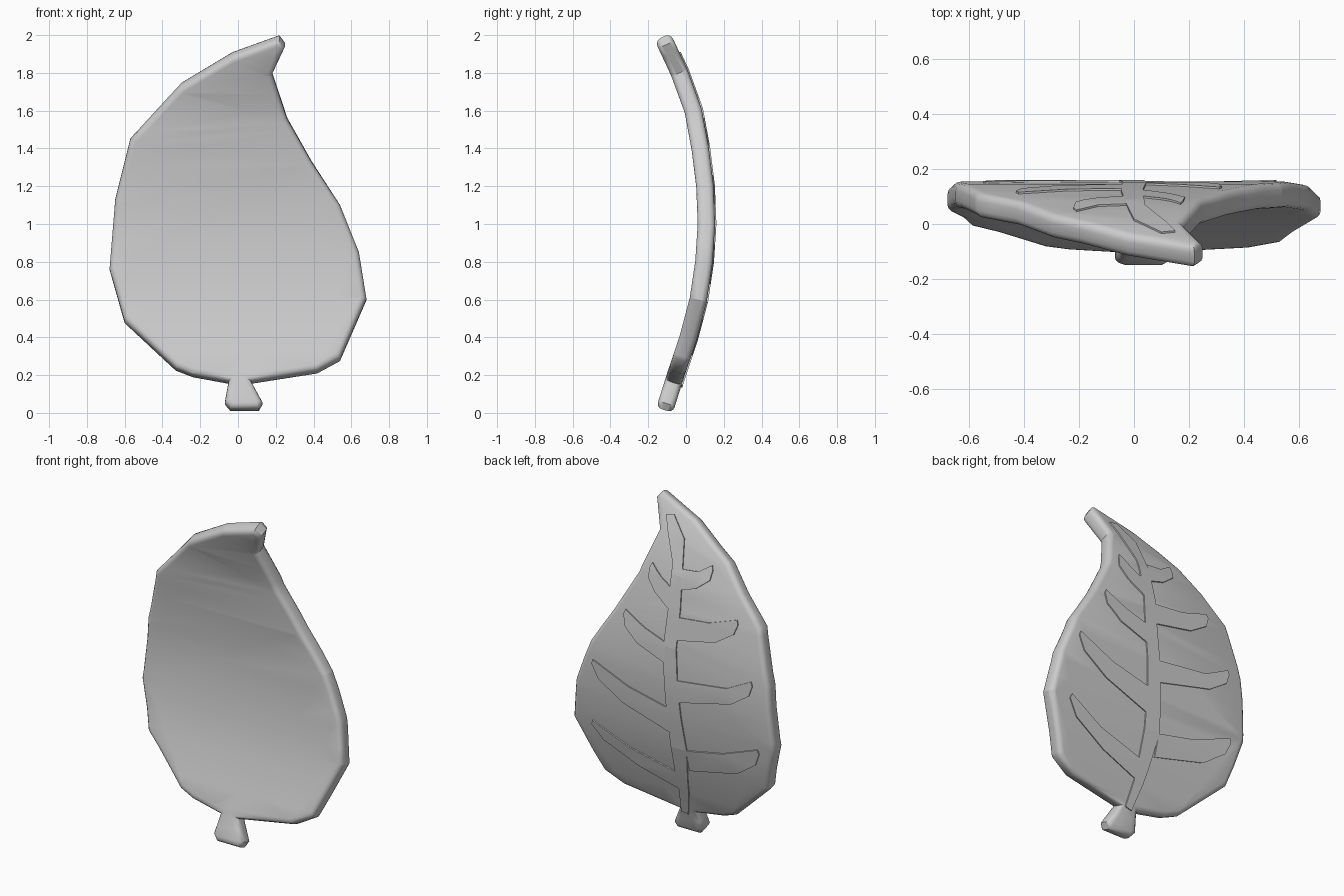
import bpy, bmesh, math
from mathutils import Vector

if "Cube" in bpy.data.objects:
    bpy.data.objects.remove(bpy.data.objects["Cube"])

# side profile of the bent leaf: y of the mid surface every 0.2 in z
BEND = [-0.118, -0.055, 0.012, 0.065, 0.095, 0.108, 0.10, 0.075, 0.038, -0.035, -0.128]


def mid_y(z):
    i = max(0, min(9, int(z / 0.2)))
    return BEND[i] + (BEND[i + 1] - BEND[i]) * (z / 0.2 - i)


def bend(co):
    slope = (mid_y(co.z + 0.1) - mid_y(co.z - 0.1)) / 0.2
    n = Vector((0, 1, -slope)).normalized()
    return Vector((co.x, mid_y(co.z), co.z)) + n * co.y


def plate(name, outline, t0, t1, bevel=0.0, angle=50):
    """Flat outline in x/z thickened from t0 to t1, rounded, sliced and bent."""
    bm = bmesh.new()
    face = bm.faces.new([bm.verts.new((x, t0, z)) for x, z in outline])
    ext = bmesh.ops.extrude_face_region(bm, geom=[face], use_keep_orig=True)
    for v in ext["geom"]:
        if isinstance(v, bmesh.types.BMVert):
            v.co.y = t1
    bmesh.ops.recalc_face_normals(bm, faces=bm.faces[:])
    if bevel:
        rim = [e for e in bm.edges if abs(e.verts[0].co.y - e.verts[1].co.y) < 1e-5]
        bmesh.ops.bevel(bm, geom=rim, offset=bevel, segments=3, profile=0.5,
                        affect='EDGES', clamp_overlap=False)
    bmesh.ops.triangulate(bm, faces=[f for f in bm.faces if len(f.verts) > 4])
    for k in range(1, 20):
        bmesh.ops.bisect_plane(bm, geom=bm.verts[:] + bm.edges[:] + bm.faces[:],
                               plane_co=(0, 0, k * 0.1), plane_no=(0, 0, 1))
    for v in bm.verts:
        v.co = bend(v.co)
    bmesh.ops.recalc_face_normals(bm, faces=bm.faces[:])
    me = bpy.data.meshes.new(name)
    bm.to_mesh(me)
    bm.free()
    ob = bpy.data.objects.new(name, me)
    bpy.context.collection.objects.link(ob)
    bpy.ops.object.select_all(action='DESELECT')
    ob.select_set(True)
    bpy.context.view_layer.objects.active = ob
    bpy.ops.object.shade_smooth_by_angle(angle=math.radians(angle))
    return ob


# leaf blade with stem
LEAF = [(0.22, 1.99), (0.25, 1.95), (0.18, 1.80), (0.26, 1.56), (0.39, 1.33),
        (0.54, 1.10), (0.64, 0.85), (0.68, 0.60), (0.54, 0.28), (0.42, 0.215),
        (0.07, 0.16), (0.13, 0.05), (0.11, 0.015), (-0.04, 0.015), (-0.07, 0.05),
        (-0.05, 0.16), (-0.24, 0.195), (-0.33, 0.23), (-0.60, 0.48),
        (-0.68, 0.76), (-0.65, 1.13), (-0.57, 1.45), (-0.30, 1.74), (-0.03, 1.90)]
plate("leaf_blade", LEAF, -0.046, 0.046, bevel=0.028)

# raised central rib on the back
RIB = [(0.045, 0.16), (0.025, 0.31), (0.02, 0.60), (0.03, 0.90), (0.045, 1.20),
       (0.03, 1.45), (0.04, 1.65), (0.15, 1.88), (0.10, 1.89), (0.0, 1.79),
       (-0.035, 1.60), (-0.047, 1.42), (-0.04, 1.20), (-0.06, 0.90),
       (-0.085, 0.60), (-0.04, 0.31), (0.0, 0.15)]
plate("central_rib", RIB, 0.02, 0.053, angle=20)

# side veins: base x, base z low/high, lower mid, upper mid, tip
VEINS = [(-0.08, 0.47, 0.60, (-0.41, 0.545), (-0.33, 0.65), (-0.58, 0.73)),
         (-0.05, 0.89, 1.02, (-0.41, 0.975), (-0.38, 1.06), (-0.55, 1.13)),
         (-0.04, 1.25, 1.38, (-0.29, 1.30), (-0.24, 1.40), (-0.43, 1.45)),
         (-0.03, 1.53, 1.64, (-0.13, 1.56), (-0.13, 1.65), (-0.22, 1.69)),
         (0.02, 0.32, 0.435, (0.27, 0.40), (0.31, 0.51), (0.55, 0.61)),
         (0.02, 0.69, 0.84, (0.32, 0.79), (0.28, 0.90), (0.52, 0.99)),
         (0.03, 1.10, 1.22, (0.22, 1.17), (0.18, 1.27), (0.32, 1.33)),
         (0.03, 1.41, 1.53, (0.13, 1.48), (0.10, 1.57), (0.18, 1.62))]
for i, (bx, z0, z1, low, high, tip) in enumerate(VEINS):
    s = math.copysign(1, tip[0])
    near_tip = (low[0] * 0.3 + tip[0] * 0.7 + s * 0.02, low[1] * 0.4 + tip[1] * 0.6 - 0.015)
    pts = [(bx, z0), low, near_tip, (tip[0], tip[1] - 0.015),
           (tip[0] - s * 0.01, tip[1] + 0.01), high, (bx, z1)]
    plate(f"side_vein_{i + 1}", pts, 0.02, 0.053, angle=20)
